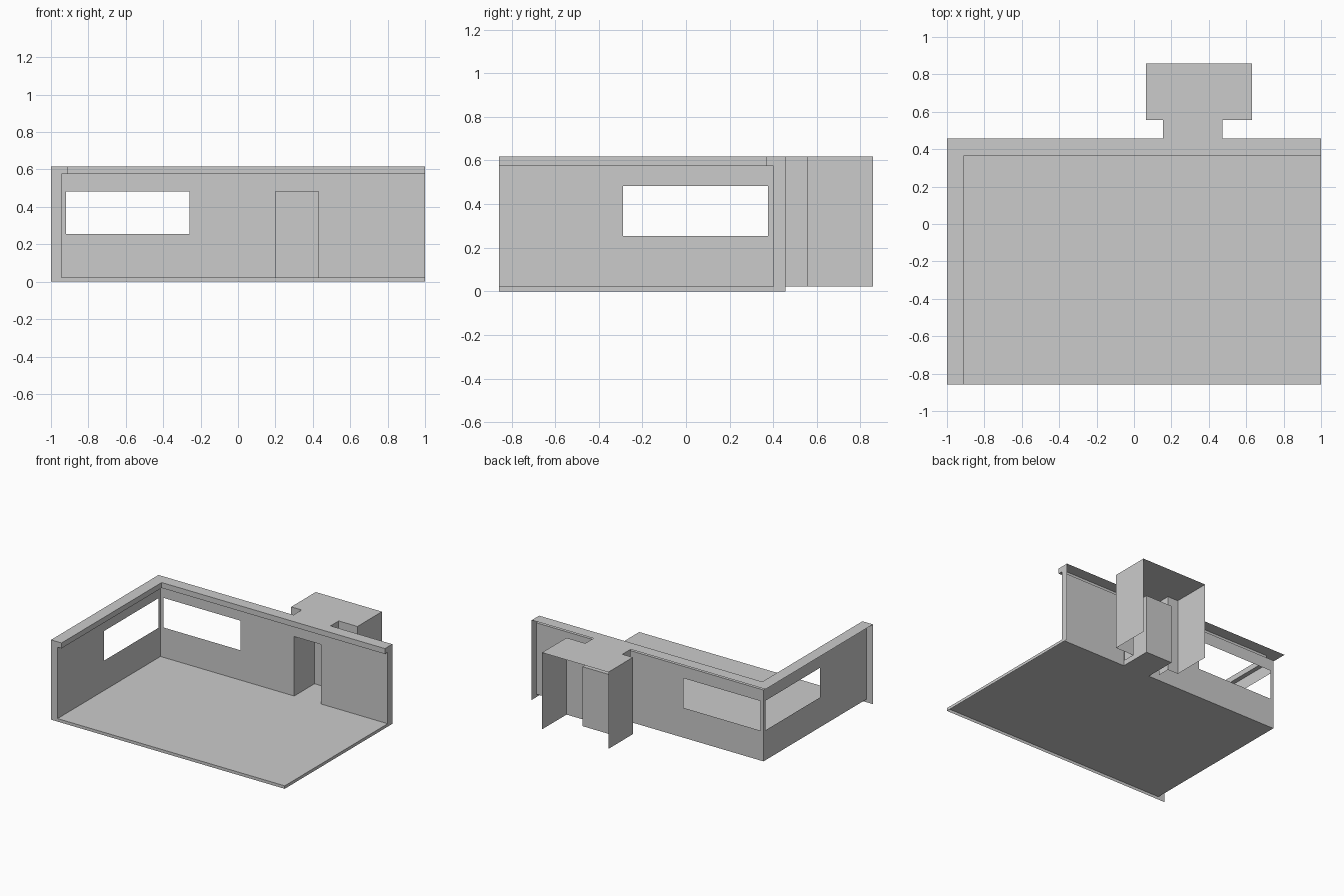
import bpy, bmesh

if "Cube" in bpy.data.objects:
    bpy.data.objects.remove(bpy.data.objects["Cube"])

X0, X1, Y0, Y1 = -1.0, 1.0, -0.857, 0.457      # room outline
FLOOR, TOP, SILL, HEAD = 0.023, 0.617, 0.254, 0.483
WALL, LEDGE, SOFFIT = 0.056, 0.09, 0.575       # wall depth, cornice depth, cornice underside
XI, YI = X0 + WALL, Y1 - WALL                  # inner wall planes


def finish(name, bm):
    bmesh.ops.remove_doubles(bm, verts=bm.verts, dist=1e-5)
    bmesh.ops.recalc_face_normals(bm, faces=bm.faces)
    mesh = bpy.data.meshes.new(name)
    bm.to_mesh(mesh)
    bm.free()
    bpy.context.collection.objects.link(bpy.data.objects.new(name, mesh))


def face(bm, pts):
    return bm.faces.new([bm.verts.new(p) for p in pts])


def panel(bm, place, a, b, z0, z1, hole=None):
    """Upright sheet from a to b, with an optional rectangular hole (a, b, z0, z1)."""
    rects = [(a, b, z0, z1)]
    if hole:
        ha, hb, h0, h1 = hole
        rects = [(a, ha, z0, z1), (hb, b, z0, z1), (ha, hb, z0, h0), (ha, hb, h1, z1)]
    for p, q, r, s in rects:
        if abs(p - q) > 1e-6 and s - r > 1e-6:
            face(bm, [place(p, r), place(q, r), place(q, s), place(p, s)])


def along_x(y):
    return lambda u, z: (u, y, z)


def along_y(x):
    return lambda u, z: (x, u, z)


# Floor sheet with front and right edge strips, open underneath
bm = bmesh.new()
face(bm, [(XI, Y0, FLOOR), (X1, Y0, FLOOR), (X1, YI, FLOOR), (XI, YI, FLOOR)])
panel(bm, along_x(Y0), X0, X1, 0, FLOOR)
panel(bm, along_y(X1), Y0, Y1, 0, FLOOR)
finish("floor", bm)

# Inner wall sheets with corner windows and a doorway
bm = bmesh.new()
door = (0.2, 0.43, FLOOR, HEAD)
panel(bm, along_x(YI), XI, 0, FLOOR, SOFFIT, (-0.92, -0.26, SILL, HEAD))
panel(bm, along_x(YI), 0, X1, FLOOR, SOFFIT, door)
panel(bm, along_y(XI), Y0, YI, FLOOR, SOFFIT, (-0.288, 0.376, SILL, HEAD))

# Cornice swept round the corner, and the two wall ends
cornice = [(WALL, SOFFIT), (LEDGE, SOFFIT), (LEDGE, TOP), (0, TOP)]
stations = [lambda d, z: (X1, Y1 - d, z),
            lambda d, z: (X0 + d, Y1 - d, z),
            lambda d, z: (X0 + d, Y0, z)]
for s, t in zip(stations, stations[1:]):
    for p, q in zip(cornice, cornice[1:]):
        face(bm, [s(*p), t(*p), t(*q), s(*q)])
for s in (stations[0], stations[2]):
    face(bm, [s(*p) for p in [(0, FLOOR), (WALL, FLOOR)] + cornice])
finish("walls", bm)

# Lobby shell behind the doorway, open at the back and underneath
bm = bmesh.new()
plan = [(0.632, 0.857), (0.632, 0.557), (0.472, 0.557), (0.472, Y1),
        (0.155, Y1), (0.155, 0.557), (0.065, 0.557), (0.065, 0.857)]
for i, (p, q) in enumerate(zip(plan, plan[1:])):
    if i != 3:                                  # passage mouth
        face(bm, [(*p, FLOOR), (*q, FLOOR), (*q, TOP), (*p, TOP)])
face(bm, [(*p, TOP) for p in plan])
finish("lobby_shell", bm)

# Closed door recess
bm = bmesh.new()
yb = 0.65
for x in door[:2]:
    panel(bm, along_y(x), YI, yb, FLOOR, HEAD)
for z in door[2:]:
    face(bm, [(door[0], YI, z), (door[1], YI, z), (door[1], yb, z), (door[0], yb, z)])
panel(bm, along_x(yb), door[0], door[1], FLOOR, HEAD)
finish("door_recess", bm)
